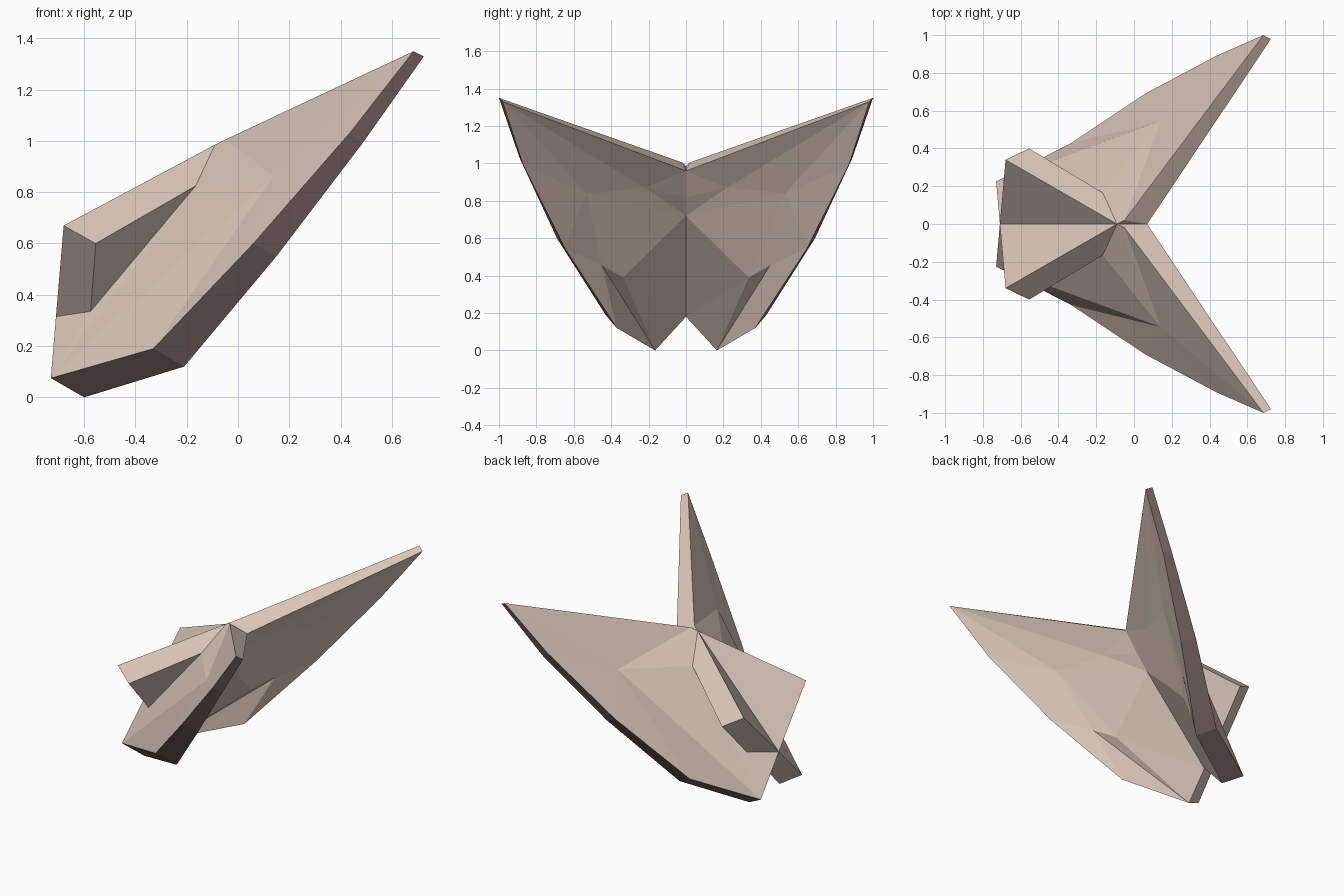
import bpy, bmesh

cube = bpy.data.objects.get("Cube")
if cube:
    bpy.data.objects.remove(cube, do_unlink=True)


def material(name, colour):
    mat = bpy.data.materials.new(name)
    mat.use_nodes = True
    mat.diffuse_color = colour
    mat.node_tree.nodes["Principled BSDF"].inputs["Base Color"].default_value = colour
    return mat


tan = material("warm tan", (0.70, 0.56, 0.475, 1))
mauve = material("dark mauve", (0.26, 0.175, 0.175, 1))

# Corner points of one half; the other half is mirrored across y = 0
points = {
    # outer skin
    "notch": (-0.09, 0, 0.985),
    "apex": (-0.05, 0.02, 1.005),
    "tip": (0.685, 1.0, 1.35),
    "edge_high": (0.435, 0.89, 1.03),
    "edge_low": (0.06, 0.69, 0.60),
    "heel": (-0.33, 0.43, 0.19),
    "toe": (-0.73, 0.225, 0.075),
    "fold": (0.14, 0.545, 0.865),
    "keel": (-0.71, 0, 0.315),
    # inner skin
    "in_apex": (0.07, 0, 0.96),
    "in_tip": (0.725, 0.98, 1.33),
    "in_edge_high": (0.485, 0.87, 0.99),
    "in_edge_low": (0.15, 0.65, 0.55),
    "in_heel": (-0.21, 0.37, 0.12),
    "in_toe": (-0.60, 0.165, 0),
    "in_keel": (-0.59, 0, 0.18),
    "in_upper": (-0.03, 0, 0.82),
    "in_middle": (-0.11, 0, 0.72),
    "hollow_near": (0.075, 0.22, 0.87),
    "hollow_far": (0.20, 0.53, 0.84),
    "step_out": (-0.035, 0.45, 0.455),
    "step_in": (-0.13, 0.335, 0.39),
    # tail fin
    "fin_top": (-0.68, 0.34, 0.67),
    "fin_side": (-0.555, 0.40, 0.60),
    "fin_front": (-0.165, 0.165, 0.825),
    "fin_foot": (-0.575, 0.156, 0.335),
}

faces = []


def add(*names, slot=0):
    faces.append((names, slot))


def fan(centre, *rim):
    for a, b in zip(rim, rim[1:]):
        add(centre, a, b)


# Outer skin, folded along the line from apex to heel
fan("fold", "notch", "apex", "tip", "edge_high", "edge_low", "heel", "toe",
    "fin_front", "notch")
add("fin_front", "toe", "fin_foot")
add("fin_foot", "toe", "keel")

# Inner skin: shallow hollow under the wing, then the step beside the keel
fan("hollow_near", "in_middle", "in_upper", "in_apex", "in_tip")
fan("hollow_far", "in_middle", "hollow_near", "in_tip", "in_edge_high",
    "in_edge_low", "step_out", "step_in", "in_middle")
fan("step_out", "in_edge_low", "in_heel", "in_toe", "step_in")
fan("step_in", "in_toe", "in_keel", "in_middle")

# Top rim, rear end and dark trailing rim
add("notch", "apex", "in_apex")
add("apex", "tip", "in_tip", "in_apex")
add("keel", "toe", "in_toe", "in_keel")
rim = ["tip", "edge_high", "edge_low", "heel", "toe"]
for a, b in zip(rim, rim[1:]):
    add(a, b, "in_" + b, "in_" + a, slot=1)

# Tail fin: ridge, flank, end and valley
add("notch", "fin_front", "fin_side", "fin_top")
add("fin_front", "fin_foot", "fin_side")
add("fin_top", "fin_side", "fin_foot", "keel")
add("notch", "fin_top", "keel")

# Build both halves as one shell
bm = bmesh.new()
for side in (1, -1):
    verts = {n: bm.verts.new((x, y * side, z)) for n, (x, y, z) in points.items()}
    for names, slot in faces:
        bm.faces.new([verts[n] for n in names]).material_index = slot
bmesh.ops.remove_doubles(bm, verts=bm.verts[:], dist=0.0005)
bmesh.ops.recalc_face_normals(bm, faces=bm.faces[:])
mesh = bpy.data.meshes.new("winged_body")
bm.to_mesh(mesh)
bm.free()
mesh.materials.append(tan)
mesh.materials.append(mauve)
body = bpy.data.objects.new("winged_body", mesh)
bpy.context.scene.collection.objects.link(body)
